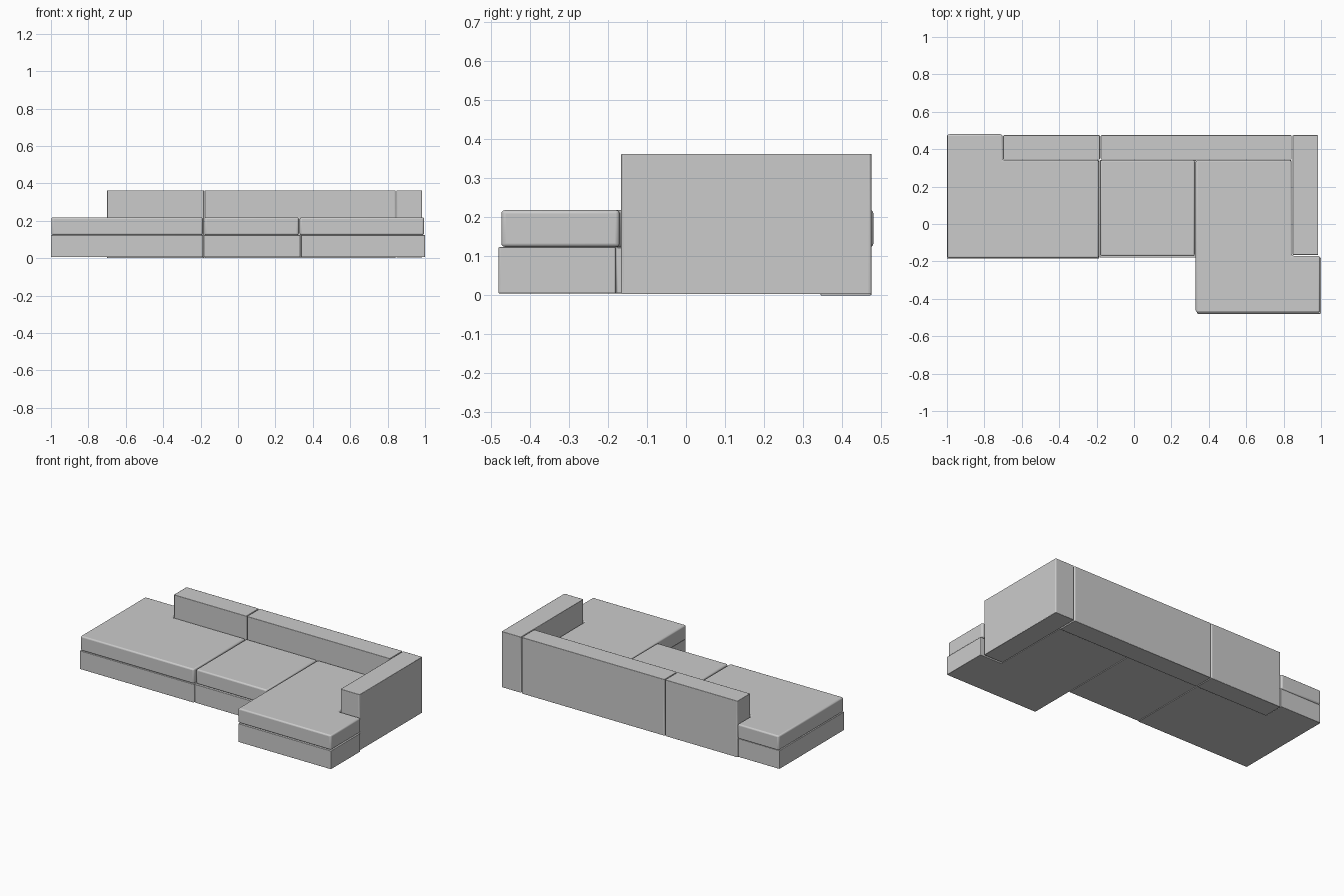
import bpy, bmesh
from math import radians

if "Cube" in bpy.data.objects:
    bpy.data.objects.remove(bpy.data.objects["Cube"])


def block(name, outline, z0, z1, width, top=1.0, side=0.5, bottom=0.4):
    """Upholstered block: counter-clockwise outline raised from z0 to z1, softened edges."""
    bm = bmesh.new()
    low = [bm.verts.new((x, y, z0)) for x, y in outline]
    high = [bm.verts.new((x, y, z1)) for x, y in outline]
    n = len(outline)
    bm.faces.new(low[::-1])
    bm.faces.new(high)
    for i in range(n):
        j = (i + 1) % n
        bm.faces.new((low[i], low[j], high[j], high[i]))
    weight = bm.edges.layers.float.new("bevel_weight_edge")
    for e in bm.edges:
        za, zb = (v.co.z for v in e.verts)
        e[weight] = side if za != zb else (top if za == z1 else bottom)
    mesh = bpy.data.meshes.new(name)
    bm.to_mesh(mesh)
    bm.free()
    obj = bpy.data.objects.new(name, mesh)
    bpy.context.collection.objects.link(obj)
    bev = obj.modifiers.new("soft_edges", 'BEVEL')
    bev.limit_method = 'WEIGHT'
    bev.width = width
    bev.segments = 3
    bpy.ops.object.select_all(action='DESELECT')
    obj.select_set(True)
    bpy.context.view_layer.objects.active = obj
    bpy.ops.object.shade_smooth_by_angle(angle=radians(35))
    return obj


def rect(x0, x1, y0, y1):
    return [(x0, y0), (x1, y0), (x1, y1), (x0, y1)]


def left_outline(x0, x1, y0, y1):
    # Notched at the back right for the short backrest
    return [(x0, y0), (x1, y0), (x1, 0.342), (-0.703, 0.342), (-0.703, y1), (x0, y1)]


def right_outline(x0, x1, y0, notch_y):
    # Notched at the back right for the armrest
    return [(x0, y0), (x1, y0), (x1, notch_y), (0.842, notch_y), (0.842, 0.342), (x0, 0.342)]


# Plinth bases
BASE = dict(z0=0.005, z1=0.123, width=0.01, bottom=0.2)
block("left_base", left_outline(-1.0, -0.187, -0.185, 0.475), **BASE)
block("middle_base", rect(-0.184, 0.334, -0.18, 0.342), **BASE)
block("right_base", right_outline(0.337, 1.0, -0.48, -0.18), **BASE)

# Seat cushions
SEAT = dict(z0=0.124, z1=0.218, width=0.022)
block("left_seat", left_outline(-0.998, -0.188, -0.182, 0.48), **SEAT)
block("middle_seat", rect(-0.18, 0.325, -0.172, 0.342), **SEAT)
block("right_seat", right_outline(0.33, 0.995, -0.473, -0.17), **SEAT)

# Backrests and armrest
BACK = dict(z1=0.362, width=0.01, side=0.7, bottom=0.2)
block("short_backrest", rect(-0.7, -0.182, 0.344, 0.475), z0=0.0, **BACK)
block("long_backrest", rect(-0.178, 0.843, 0.344, 0.475), z0=0.0, **BACK)
block("armrest", rect(0.847, 0.985, -0.166, 0.475), z0=0.003, **BACK)
